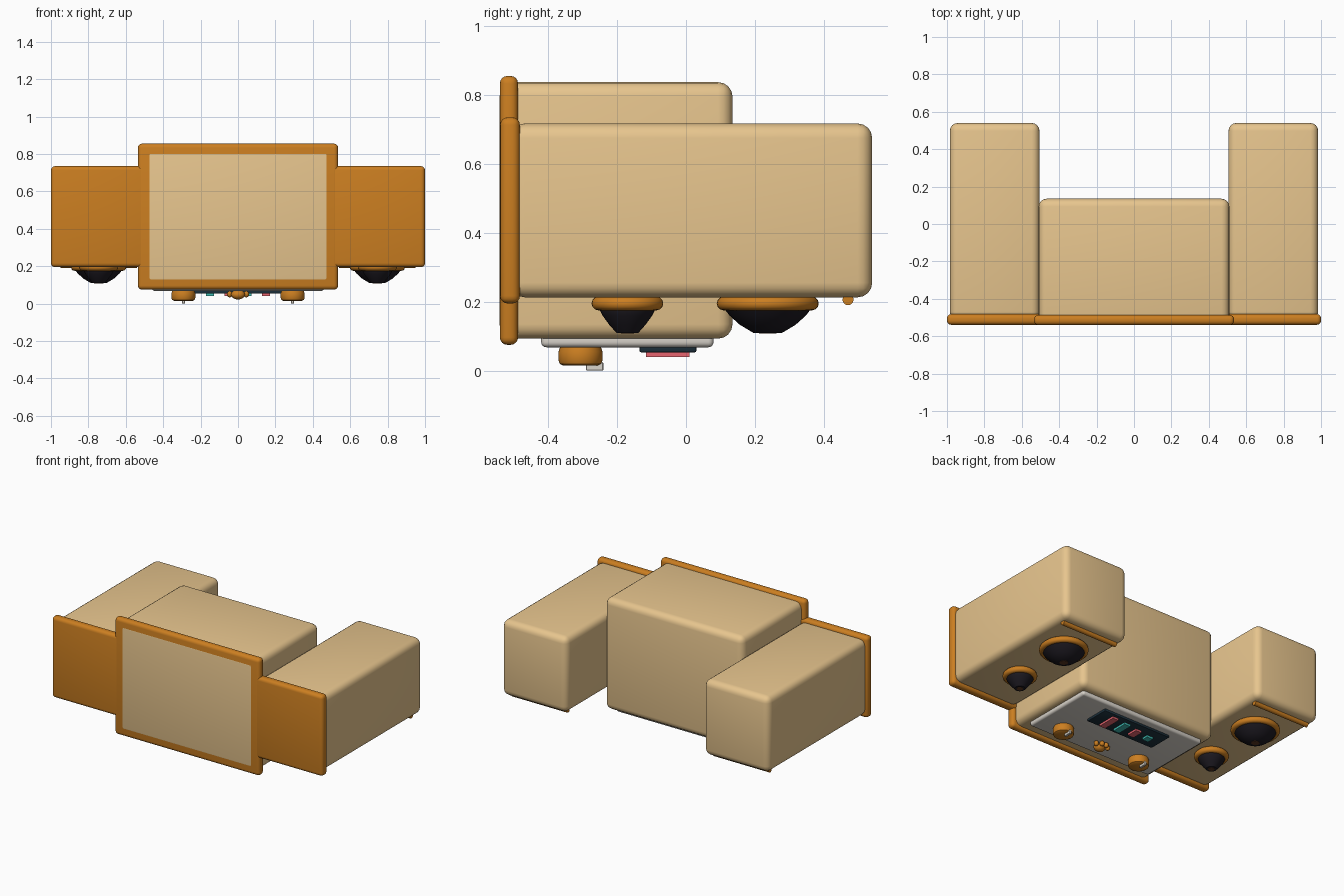
import bpy, bmesh
from math import radians, sin, cos, tau
from mathutils import Matrix

if "Cube" in bpy.data.objects:
    bpy.data.objects.remove(bpy.data.objects["Cube"])

def material(name, *rgb):
    m = bpy.data.materials.new(name)
    m.diffuse_color = (*rgb, 1)
    m.use_nodes = True
    m.node_tree.nodes["Principled BSDF"].inputs["Base Color"].default_value = m.diffuse_color
    return m

BEIGE = material("beige_shell", 0.80, 0.56, 0.27)
ORANGE = material("orange_trim", 0.60, 0.21, 0.015)
SILVER = material("silver_panel", 0.70, 0.66, 0.60)
DARK = material("dark_screen", 0.012, 0.03, 0.045)
BLACK = material("black_cone", 0.012, 0.01, 0.015)
RED = material("red_bar", 0.80, 0.13, 0.16)
TEAL = material("teal_bar", 0.05, 0.50, 0.45)
BROWN = material("brown_cap", 0.10, 0.035, 0.015)

def finish(bm, name, mat):
    bmesh.ops.recalc_face_normals(bm, faces=bm.faces)
    me = bpy.data.meshes.new(name)
    bm.to_mesh(me)
    bm.free()
    ob = bpy.data.objects.new(name, me)
    bpy.context.collection.objects.link(ob)
    me.materials.append(mat)
    bpy.ops.object.select_all(action='DESELECT')
    ob.select_set(True)
    bpy.context.view_layer.objects.active = ob
    bpy.ops.object.shade_smooth_by_angle(angle=radians(35))
    return ob

def box(name, mat, x, y, z, bevel=0.0, seg=4):
    """Rounded box from (min, max) ranges."""
    bm = bmesh.new()
    mid = [(a + b) / 2 for a, b in (x, y, z)]
    size = [b - a for a, b in (x, y, z)]
    bmesh.ops.create_cube(bm, size=1, matrix=Matrix.Translation(mid) @ Matrix.Diagonal((*size, 1)))
    if bevel:
        bmesh.ops.bevel(bm, geom=bm.edges[:], offset=bevel, segments=seg, profile=0.5, affect='EDGES')
    return finish(bm, name, mat)

def lathe(name, mat, x, y, profile, closed=False, n=32):
    """Revolve (radius, z) points about a vertical axis at x, y."""
    bm = bmesh.new()
    rings = [[bm.verts.new((x + r * cos(tau * i / n), y + r * sin(tau * i / n), z))
              for i in range(n)] for r, z in profile]
    pairs = list(zip(rings, rings[1:]))
    if closed:
        pairs.append((rings[-1], rings[0]))
    else:
        bm.faces.new(rings[0])
        bm.faces.new(rings[-1])
    for a, b in pairs:
        for i in range(n):
            j = (i + 1) % n
            bm.faces.new((a[i], a[j], b[j], b[i]))
    return finish(bm, name, mat)

def ball(name, mat, loc, scale):
    bm = bmesh.new()
    bmesh.ops.create_uvsphere(bm, u_segments=20, v_segments=12, radius=1,
                              matrix=Matrix.Translation(loc) @ Matrix.Diagonal((*scale, 1)))
    return finish(bm, name, mat)

# Central unit and its base plate
box("main_body", BEIGE, (-0.51, 0.51), (-0.541, 0.135), (0.093, 0.837), 0.042)
box("main_base_plate", ORANGE, (-0.535, 0.535), (-0.54, -0.487), (0.075, 0.855), 0.022)

# Control panel with level display
box("control_panel", SILVER, (-0.46, 0.46), (-0.42, 0.08), (0.068, 0.11), 0.015)
box("display", DARK, (-0.25, 0.25), (-0.135, 0.03), (0.053, 0.08), 0.005, 2)
for i, length in enumerate((0.125, 0.105, 0.075, 0.045)):
    x = 0.15 - 0.1 * i
    box(f"level_bar_{i + 1}", (RED, TEAL)[i % 2], (x - 0.022, x + 0.022),
        (-0.053 - length / 2, -0.053 + length / 2), (0.04, 0.06))

# Paw shaped button
ball("paw_pad", ORANGE, (0, -0.322, 0.048), (0.037, 0.03, 0.026))
for i, (x, y) in enumerate(((-0.044, -0.297), (-0.016, -0.277), (0.016, -0.277), (0.044, -0.297))):
    ball(f"paw_toe_{i + 1}", ORANGE, (x, y, 0.05), (0.015, 0.015, 0.017))

for side, s in (("left", -1), ("right", 1)):
    # Knob with pointer
    r = 0.064
    lathe(f"{side}_knob", ORANGE, s * 0.292, -0.306,
          [(r - 0.006, 0.072), (r, 0.055), (r, 0.03), (r - 0.004, 0.02), (r - 0.014, 0.015)])
    box(f"{side}_knob_pointer", SILVER, (s * 0.292 - 0.008, s * 0.292 + 0.008),
        (-0.29, -0.24), (0.0, 0.025), 0.002, 1)

    # Speaker cabinet and its base plate
    cx = s * 0.745
    box(f"{side}_cabinet", BEIGE, (cx - 0.24, cx + 0.24), (-0.51, 0.54), (0.213, 0.717), 0.042)
    box(f"{side}_base_plate", ORANGE, (cx - 0.255, cx + 0.255), (-0.539, -0.482), (0.195, 0.735), 0.022)

    # Woofer and tweeter: ring, cone and dust cap
    for kind, y, r, tip in (("woofer", 0.237, 0.148, 0.042), ("tweeter", -0.17, 0.104, 0.032)):
        lathe(f"{side}_{kind}_ring", ORANGE, cx, y,
              [(r - 0.02 + 0.02 * cos(tau * i / 12), 0.195 + 0.02 * sin(tau * i / 12))
               for i in range(12)], closed=True, n=40)
        top = r - 0.022
        lathe(f"{side}_{kind}_cone", BLACK, cx, y,
              [(top, 0.215), (top, 0.18), (top * 0.88, 0.16), (top * 0.64, 0.133), (tip, 0.11)])
        lathe(f"{side}_{kind}_cap", BROWN, cx, y, [(tip * 0.6, 0.115), (tip * 0.6, 0.108)], n=20)

    # Thin trim rod along the cabinet's upper edge
    bm = bmesh.new()
    bmesh.ops.create_cone(bm, cap_ends=True, segments=16, radius1=0.016, radius2=0.016, depth=0.41,
                          matrix=Matrix.Translation((cx, 0.47, 0.206)) @ Matrix.Rotation(radians(90), 4, 'Y'))
    finish(bm, f"{side}_trim_rod", ORANGE)
